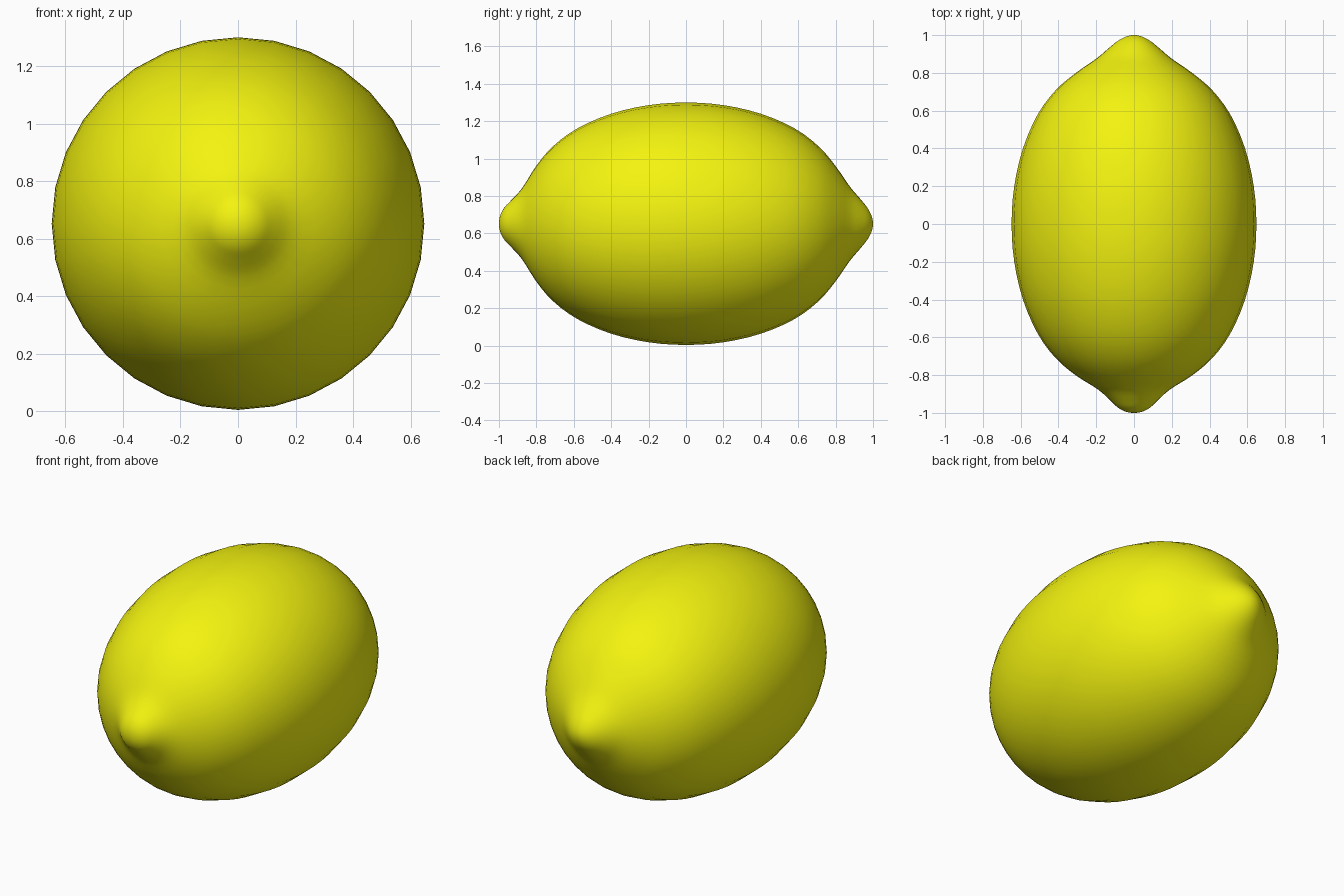
import bpy, bmesh, math
from mathutils import Vector

if "Cube" in bpy.data.objects:
    bpy.data.objects.remove(bpy.data.objects["Cube"])

SIDES, STEPS, CENTRE_Z = 32, 3, 0.652

# Profile from front tip to rear tip: (y, radius)
PROFILE = [(-1.0, 0.0), (-0.993, 0.045), (-0.97, 0.088), (-0.93, 0.13), (-0.875, 0.192),
           (-0.80, 0.31), (-0.71, 0.415), (-0.58, 0.51), (-0.40, 0.588), (-0.20, 0.634),
           (0.0, 0.648), (0.20, 0.634), (0.40, 0.588), (0.58, 0.51), (0.71, 0.413),
           (0.80, 0.308), (0.875, 0.2), (0.93, 0.135), (0.97, 0.085), (0.993, 0.04), (1.0, 0.0)]


def smooth_profile(points, steps):
    """Catmull-Rom curve through the points, mirrored past each tip."""
    p = [Vector(q) for q in points]
    p = [Vector((p[1].x, -p[1].y))] + p + [Vector((p[-2].x, -p[-2].y))]
    out = []
    for a, b, c, d in zip(p, p[1:], p[2:], p[3:]):
        for i in range(steps):
            t = i / steps
            out.append(0.5 * (2 * b + (c - a) * t + (2 * a - 5 * b + 4 * c - d) * t * t
                              + (3 * b - a - 3 * c + d) * t ** 3))
    return out + [p[-2]]


# Lemon body: profile turned about the y axis
curve = smooth_profile(PROFILE, STEPS)
bm = bmesh.new()
front = bm.verts.new((0, curve[0].x, CENTRE_Z))
back = bm.verts.new((0, curve[-1].x, CENTRE_Z))
rings = []
for y, r in curve[1:-1]:
    rings.append([bm.verts.new((r * math.sin(k * math.tau / SIDES), y,
                                CENTRE_Z + r * math.cos(k * math.tau / SIDES)))
                  for k in range(SIDES)])
for k in range(SIDES):
    n = (k + 1) % SIDES
    bm.faces.new((front, rings[0][k], rings[0][n]))
    bm.faces.new((back, rings[-1][n], rings[-1][k]))
    for a, b in zip(rings, rings[1:]):
        bm.faces.new((a[k], b[k], b[n], a[n]))
bmesh.ops.recalc_face_normals(bm, faces=bm.faces[:])
for f in bm.faces:
    f.smooth = True

mesh = bpy.data.meshes.new("lemon")
bm.to_mesh(mesh)
bm.free()
lemon = bpy.data.objects.new("lemon", mesh)
bpy.context.collection.objects.link(lemon)

# Yellow peel
peel = bpy.data.materials.new("yellow_peel")
peel.diffuse_color = (0.9, 0.9, 0.005, 1)
peel.use_nodes = True
peel.node_tree.nodes["Principled BSDF"].inputs["Base Color"].default_value = peel.diffuse_color
mesh.materials.append(peel)
